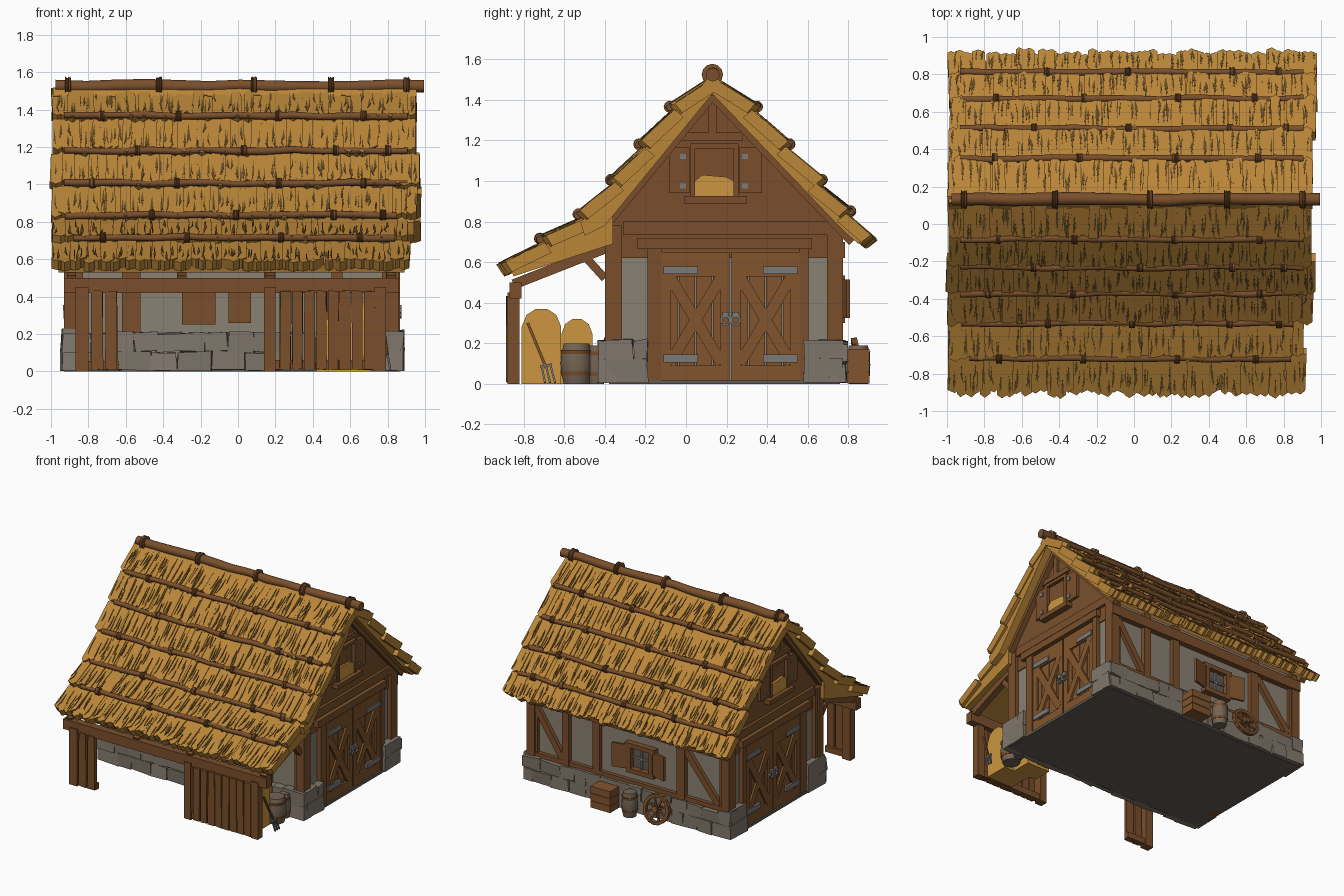
import bpy, bmesh, math, random
from mathutils import Vector as V

if "Cube" in bpy.data.objects:
    bpy.data.objects.remove(bpy.data.objects["Cube"])
random.seed(4)
R = random.uniform

def srgb(r, g, b):
    return tuple(((c / 255 + .055) / 1.055) ** 2.4 for c in (r, g, b)) + (1,)

MATS = {}
for n, c in {'thatch': (186, 134, 57), 'dark thatch': (100, 74, 33), 'timber': (122, 79, 43),
             'door wood': (130, 85, 45), 'plaster': (138, 129, 115), 'stone': (128, 119, 107),
             'iron': (125, 123, 120), 'floor': (98, 90, 83), 'hay': (204, 150, 64),
             'barrel wood': (116, 100, 84)}.items():
    MATS[n] = bpy.data.materials.new(n)
    MATS[n].diffuse_color = srgb(*c)
PARTS = {}

def part(name, mat):
    return PARTS.setdefault((name, mat), bmesh.new())

def prism(bm, a, b):
    va, vb = [bm.verts.new(p) for p in a], [bm.verts.new(p) for p in b]
    n = len(a)
    bm.faces.new(va)
    bm.faces.new(vb[::-1])
    for i in range(n):
        j = (i + 1) % n
        bm.faces.new((va[j], va[i], vb[i], vb[j]))

def box(bm, x0, x1, y0, y1, z0, z1, j=0):
    c = [(x0, y0), (x1, y0), (x1, y1), (x0, y1)]
    prism(bm, *[[(x + R(-j, j), y + R(-j, j), max(.003, z + R(-j, j)) if j else z) for x, y in c] for z in (z0, z1)])

def beam(bm, p, q, w, h, hint=(1, 0, 0)):
    # h is measured along the hint direction, w across it
    p, q = V(p), V(q)
    d = (q - p).normalized()
    s = d.cross(V(hint)).normalized()
    u = s.cross(d)
    prism(bm, *[[o + s * w / 2 * i + u * h / 2 * k for i, k in ((-1, -1), (1, -1), (1, 1), (-1, 1))] for o in (p, q)])

def skin(bm, rings):
    rings = [[bm.verts.new(p) for p in r] for r in rings]
    n = len(rings[0])
    for a, b in zip(rings, rings[1:]):
        for i in range(n):
            bm.faces.new((a[i], a[(i + 1) % n], b[(i + 1) % n], b[i]))
    bm.faces.new(rings[0][::-1])
    bm.faces.new(rings[-1])

def lathe(bm, cx, cy, prof, n=14):
    skin(bm, [[(cx + r * math.cos(math.tau * i / n), cy + r * math.sin(math.tau * i / n), z)
               for i in range(n)] for r, z in prof])

def log(bm, x0, x1, y, z, r, wob=.006, n=12):
    # wobbly pole along x
    rings = []
    for k in range(13):
        x, dy, dz, rr = x0 + (x1 - x0) * k / 12, R(-wob, wob), R(-wob, wob), r * R(.88, 1.1)
        rings.append([(x, y + dy + rr * math.cos(math.tau * i / n), z + dz + rr * math.sin(math.tau * i / n))
                      for i in range(n)])
    skin(bm, rings)

# ---- roof: under-slab, thatch rows, poles with ties
BACK = [(.13, 1.52), (.34, 1.35), (.5, 1.165), (.66, .99), (.8, .835), (.905, .70)]
FRONT = [(.13, 1.52), (-.07, 1.35), (-.22, 1.165), (-.36, .99), (-.52, .82), (-.71, .70), (-.90, .57)]

def slab(line, under, x0, x1, name):
    prof = [(y, z - .025) for y, z in line] + under
    prism(part(name, 'thatch'), *[[(x, y, z) for y, z in prof] for x in (x0, x1)])

slab(FRONT[4:0:-1] + BACK[:5] + [(.87, .745)], [(.85, .69), (.78, .75), (.13, 1.43), (-.40, .78), (-.5, .73)],
     -.96, .94, 'roof_base')
slab([(-.36, .86), (-.52, .82), (-.71, .70), (-.865, .595)], [(-.85, .53), (-.36, .69)], -.96, .89, 'lean_to_roof_base')

def row(a, b, x0, x1):
    bm, bs = part('thatch_rows', 'thatch'), part('thatch_strands', 'dark thatch')
    d = V((0, b[0] - a[0], b[1] - a[1]))
    L = d.length
    d.normalize()
    n = V((0, -d.z, d.y))
    n = n if n.z > 0 else -n
    o = V((0, a[0], a[1]))
    x = x0 + .02
    while x < x1 - .01:
        w, e, lift, sl = R(.022, .036), L + R(-.015, .02), R(-.007, .007), R(-.008, .008)
        P = lambda px, t, up: o + V((px, 0, 0)) + d * t + n * (-.008 + lift + .034 * t / L + up)
        plan = [(x - w, -.01), (x + w, -.01), (x + w + sl, e * .9), (x + sl + R(-.01, .01), e), (x - w + sl, e * .92)]
        prism(bm, [P(*p, 0) for p in plan], [P(*p, -.06) for p in plan])
        for k in range(2):
            sx, t0, sw, ln = x + R(-.8, .8) * w, R(.04, .6) * L, R(.003, .0075), R(.35, .7) * L
            t1 = min(t0 + ln, e * .95)
            q = [(sx, t0), (sx + sw, t0 * .4 + t1 * .6), (sx + R(-.012, .012), t1), (sx - sw, t0 * .4 + t1 * .6)]
            prism(bs, [P(*p, .004) for p in q], [P(*p, -.003) for p in q])
        x += w * R(1.3, 1.7)

def pole(y, z, x0, x1, r, ties):
    log(part('roof_poles', 'timber'), x0, x1, y, z, r)
    for t in ties:
        lt = t + R(-.04, .04)
        lathe_r = r * 1.5
        log(part('pole_ties', 'timber'), lt - .016, lt + .016, y, z, lathe_r, 0)

for line, s in ((BACK, 1), (FRONT, -1)):
    for i, (a, b) in enumerate(zip(line, line[1:])):
        lean = s < 0 and i > 3
        x0, x1 = (-.98, .91) if lean else (-.985, .965)
        row(a, b, x0, x1)
        if i:
            pole(a[0] + s * .010, a[1] + .016, x0 + (.1 if i == 5 else .055), x1 - (.07 if i == 5 else .06), .018,
                 [-.75, -.3, .2, .65] if i % 2 else [-.5, 0, .5, .8])
pole(.13, 1.525, -.975, .995, .032, [-.88, -.45, .07, .53, .92])

# ---- body: floor, plaster walls, timber gable
CX = -.03
box(part('floor', 'floor'), CX - .9, CX + .9, -.38, .76, 0, .02)
box(part('plaster_walls', 'plaster'), CX - .86, CX + .86, -.36, .74, .02, .75)
tri = [(-.38, .62), (.76, .62), (.76, .77), (.13, 1.45), (-.38, .81)]
for s in (-1, 1):
    prism(part('gable_wall', 'timber'), *[[(CX + s * h, y, z) for y, z in tri] for h in (.80, .868)])

# ---- stone footing
def stones(x0, x1, y0, y1, top=.2):
    along = x1 - x0 > y1 - y0
    for z0, z1 in ((.003, top * .52), (top * .52, top)):
        a, end = (x0, x1) if along else (y0, y1)
        while a < end - .01:
            b = a + R(.09, .19)
            b = end if end - b < .07 else b
            r = (a, b, y0, y1) if along else (x0, x1, a, b)
            box(part('stone_footing', 'stone'), *r, z0, z1 + R(-.006, .012), .008)
            a = b

stones(-.94, .88, -.43, -.34)
stones(-.94, .88, .71, .79)
for s in (-1, 1):
    x0, x1 = sorted((CX + s * .80, CX + s * .915))
    stones(x0, x1, -.40, -.19, .22)
    stones(x0, x1, .585, .77, .22)

# ---- both gable ends
def gable(s):
    def g(bm, y0, y1, z0, z1, d0, d1):
        a, b = sorted((CX + s * d0, CX + s * d1))
        box(bm, a, b, y0, y1, z0, z1)
    T, D, I = part('gable_timbers', 'timber'), part('barn_doors', 'door wood'), part('door_ironwork', 'iron')
    for y0, y1, z0, z1, d in ((-.39, -.315, .2, .78, .89), (.695, .765, .2, .77, .89), (-.19, -.12, 0, .68, .895),
                              (.56, .605, 0, .68, .895), (-.24, .62, .665, .72, .905), (-.31, .73, .735, .80, .89),
                              (-.02, .28, 1.2, 1.24, .885), (.11, .15, 1.24, 1.42, .885),
                              (-.01, .30, .89, .925, .92), (.02, .045, .92, 1.18, .895), (.235, .26, .92, 1.18, .895),
                              (.02, .26, 1.16, 1.185, .895)):
        g(T, y0, y1, z0, z1, .80, d)
    X = CX + s * .885
    for e in (-1, 1):
        # rake rafters and open loft shutters with hinge plates
        beam(T, (X, .13, 1.42), (X, *((-.39, .79) if e < 0 else (.82, .70))), .045, .05)
        g(part('loft_shutters', 'timber'), *((-.085, .018) if e < 0 else (.262, .375)), .94, 1.165, .865, .89)
        for z in (.975, 1.12):
            g(I, *((-.03, .0) if e < 0 else (.275, .305)), z - .012, z + .012, .88, .896)
        # door leaf: planks, frame and crossed braces
        y0, y1 = (-.12, .215) if e < 0 else (.225, .56)
        for k in range(4):
            p = (y1 - y0) / 4
            g(D, y0 + k * p + .002, y0 + (k + 1) * p - .002, .01, .655, .8, .874)
        for a, b, c, f in ((y0, y0 + .045, .02, .65), (y1 - .045, y1, .02, .65), (y0, y1, .02, .09),
                           (y0, y1, .53, .65)):
            g(D, a, b, c, f, .8, .888)
        beam(D, (X - s * .006, y0 + .04, .10), (X - s * .006, y1 - .04, .53), .055, .02)
        beam(D, (X - s * .006, y0 + .04, .53), (X - s * .006, y1 - .04, .10), .055, .02)
        h0, h1 = (y0 + .01, y0 + .18) if e < 0 else (y1 - .18, y1 - .01)
        for z in (.56, .125):
            g(I, h0, h1, z - .019, z + .019, .88, .897)
        yc = .22 + e * .025
        g(I, yc - .016, yc + .016, .325, .355, .88, .905)
        for k in range(8):
            a, b = k * .7854, (k + 1) * .7854
            beam(I, (X + s * .012, yc + .022 * math.sin(a), .315 + .026 * math.cos(a)),
                 (X + s * .012, yc + .022 * math.sin(b), .315 + .026 * math.cos(b)), .012, .012)
    # straw spilling in the loft opening
    prism(part('loft_straw', 'hay'), *[[(CX + s * h, y, z) for y, z in
          ((.045, .925), (.235, .925), (.235, 1.0), (.2, 1.02), (.08, 1.03), (.045, 1.0))] for h in (.86, .885)])

for s in (-1, 1):
    gable(s)

# ---- long walls: posts, plates, braces
W = part('wall_timbers', 'timber')
YB, YF = .75, -.375
for x0, x1 in ((-.92, -.85), (-.53, -.46), (.22, .28), (.49, .55), (.79, .86)):
    box(W, x0, x1, .70, .775, .2, .74)
box(W, -.92, .86, .70, .77, .2, .235)
box(W, -.92, .86, .70, .785, .62, .70)
beam(W, (-.53, YB, .60), (-.82, YB, .24), .05, .04, (0, 1, 0))
beam(W, (.55, YB, .24), (.79, YB, .60), .05, .04, (0, 1, 0))
for x0, x1 in ((-.93, -.865), (-.62, -.52), (.14, .20), (.5, .56), (.79, .86)):
    box(W, x0, x1, -.40, -.34, .2, .78)
box(W, -.92, .86, -.40, -.34, .62, .72)
box(W, -.30, -.12, -.385, -.35, .25, .45)
box(W, -.05, .07, -.385, -.35, .26, .45)

# ---- back window with open shutters
F = part('back_window_frame', 'timber')
box(part('back_window_pane', 'floor'), -.23, -.05, .735, .748, .34, .50)
for r in ((-.25, -.22, .32, .52), (-.06, -.03, .32, .52), (-.26, -.02, .30, .335), (-.27, -.01, .50, .535)):
    box(F, r[0], r[1], .73, .785, r[2], r[3])
box(part('back_window_bars', 'iron'), -.147, -.133, .74, .76, .33, .5)
box(part('back_window_bars', 'iron'), -.23, -.05, .74, .76, .413, .427)
for x, t in ((-.25, -1), (-.03, 1)):
    beam(part('back_shutters', 'timber'), (x, .77, .42), (x + t * .12, .80, .42), .19, .018, (0, 1, 0))

# ---- lean-to frame and plank panels
Lt = part('lean_to_frame', 'timber')
box(Lt, -.93, .86, -.87, -.81, .42, .50)
for x0, x1 in ((-.87, -.80), (.14, .20), (.73, .79)):
    box(Lt, x0, x1, -.88, -.82, 0, .45)
box(Lt, -.87, -.64, -.87, -.83, .01, .055)
box(Lt, .14, .79, -.87, -.83, .01, .06)
K = part('lean_to_planks', 'timber')
for x in (-.785, -.71):
    box(K, x, x + .063, -.88, -.85, .01, .43, .003)
for k in range(8):
    box(K, .225 + k * .064, .282 + k * .064, -.885, -.85, .01, .43, .003)
for x in (-.89, -.3, .17, .82):
    beam(Lt, (x, -.85, .49), (x, -.38, .675), .05, .05)
    beam(Lt, (x, -.40, .52), (x, -.50, .63), .04, .04)

# ---- props: hay, barrels, crate, wheel, fork
def hay(x0, x1, y0, y1, top):
    m, w = (y0 + y1) / 2, (y1 - y0) / 2
    arch = [(m + w * a, top * b) for a, b in ((-1, 0), (1, 0), (1, .76), (.75, .92), (.28, 1), (-.28, 1), (-.75, .92), (-1, .76))]
    prism(part('hay_stack', 'hay'), *[[(x, y, z) for y, z in arch] for x in (x0, x1)])

hay(.48, .71, -.81, -.615, .37)
hay(.42, .62, -.615, -.46, .32)

def barrel(x, y, r, h):
    prof = [(r * .8, 0), (r * .95, h * .25), (r, h * .5), (r * .95, h * .75), (r * .8, h)]
    lathe(part('barrels', 'barrel wood'), x, y, prof)
    for z in (.2, .74):
        lathe(part('barrel_hoops', 'timber'), x, y, [(r * .96, h * z), (r * 1.0, h * (z + .1))])

barrel(.71, -.54, .08, .2)
barrel(.72, -.44, .045, .19)
barrel(-.10, .85, .06, .19)
C = part('crate', 'door wood')
box(C, .04, .20, .80, .90, .002, .17)
for z in (0, .058, .116):
    box(C, .035, .205, .795, .905, z + .002, z + .056)
H = part('cart_wheel', 'timber')
wheel = lambda a, r: (-.34 + r * math.cos(a), .86 - .25 * (.11 + r * math.sin(a)) + .02, .115 + r * math.sin(a))
for k in range(16):
    beam(H, wheel(k * .3927, .1), wheel((k + 1.05) * .3927, .1), .025, .03, (0, 1, 0))
    if k % 2:
        beam(H, wheel(k * .3927, .01), wheel(k * .3927, .1), .014, .015, (0, 1, 0))
beam(H, (-.34, .825, .11), (-.34, .885, .125), .045, .045)
beam(part('fork_handle', 'timber'), (.77, -.78, .30), (.80, -.69, .08), .014, .014)
for k in (-1, 0, 1):
    beam(part('fork_tines', 'iron'), (.80, -.69 + k * .022, .09), (.815, -.67 + k * .025, .005), .01, .01)
beam(part('fork_tines', 'iron'), (.80, -.72, .085), (.80, -.66, .095), .012, .012)

# ---- turn each part into an object; round parts get smooth shading
for (name, mat), bm in PARTS.items():
    bmesh.ops.recalc_face_normals(bm, faces=bm.faces)
    me = bpy.data.meshes.new(name)
    bm.to_mesh(me)
    bm.free()
    me.materials.append(MATS[mat])
    if name in ('roof_poles', 'pole_ties', 'barrels', 'barrel_hoops'):
        me.shade_smooth()
        me.set_sharp_from_angle(angle=math.radians(40))
    bpy.context.collection.objects.link(bpy.data.objects.new(name, me))

for m in bpy.data.materials:
    if m.users and not m.is_grease_pencil:
        m.use_nodes = True
        m.node_tree.nodes["Principled BSDF"].inputs["Base Color"].default_value = m.diffuse_color
